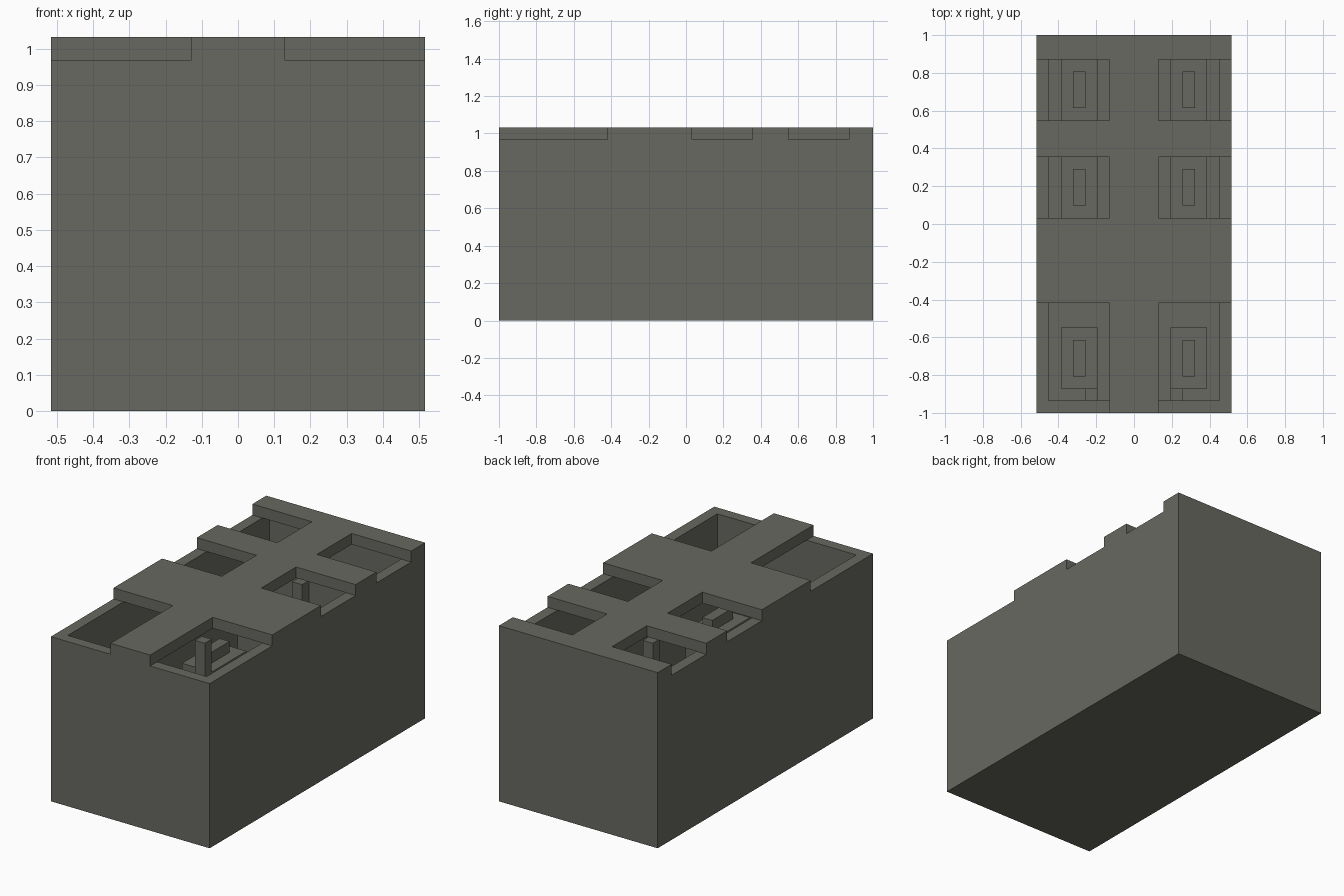
import bpy
from mathutils import Vector

U = 2 / 31          # one grid cell
HALF_W, HALF_L, H = 8, 15.5, 16

if "Cube" in bpy.data.objects:
    bpy.data.objects.remove(bpy.data.objects["Cube"], do_unlink=True)

# One stone colour
stone = bpy.data.materials.new("warm_grey")
stone.use_nodes = True
colour = (0.14, 0.14, 0.12, 1)
stone.diffuse_color = colour
stone.node_tree.nodes["Principled BSDF"].inputs["Base Color"].default_value = colour


def box(name, lo, hi):
    """Box between two corners given in grid cells."""
    lo, hi = Vector(lo), Vector(hi)
    bpy.ops.mesh.primitive_cube_add(size=1)
    ob = bpy.context.object
    ob.name = name
    for v in ob.data.vertices:
        v.co = [(lo[i] if v.co[i] < 0 else hi[i]) * U for i in range(3)]
    ob.data.materials.append(stone)
    return ob


def cut(target, cutter):
    mod = target.modifiers.new(cutter.name, "BOOLEAN")
    mod.operation = "DIFFERENCE"
    mod.solver = "EXACT"
    mod.object = cutter
    bpy.context.view_layer.objects.active = target
    bpy.ops.object.modifier_apply(modifier=mod.name)
    bpy.data.objects.remove(cutter, do_unlink=True)


def sided(side, a, b):
    return sorted((side * a, side * b))


# Hollow outer shell with one-cell walls
shell = box("outer_shell", (-HALF_W, -HALF_L, 0), (HALF_W, HALF_L, H))
cut(shell, box("cavity", (1 - HALF_W, 1 - HALF_L, 1), (HALF_W - 1, HALF_L - 1, H - 1)))

# Open bays through the roof: front, middle, back on each side
bays = ((-HALF_L - 1, -6.5), (0.5, 5.5), (8.5, 13.5))
for side in (-1, 1):
    for y0, y1 in bays:
        x0, x1 = sided(side, 2, HALF_W + 1)
        cut(shell, box("bay_cutter", (x0, y0, H - 1), (x1, y1, H + 1)))

# Stepped pedestal with a corner post under each bay
stations = (("front", -13.5, -14.5), ("middle", 0.5, -0.5), ("back", 8.5, 13.5))
for side, side_name in ((-1, "right"), (1, "left")):
    for row, y, post_y in stations:
        label = f"{row}_{side_name}"
        x0, x1 = sided(side, 3, 6)
        box(f"{label}_pedestal", (x0, y, 1), (x1, y + 5, 7))
        x0, x1 = sided(side, 4, 5)
        box(f"{label}_raised_block", (x0, y + 1, 7), (x1, y + 4, 8))
        x0, x1 = sided(side, 3, 4)
        box(f"{label}_post", (x0, post_y, 1), (x1, post_y + 1, 10))
